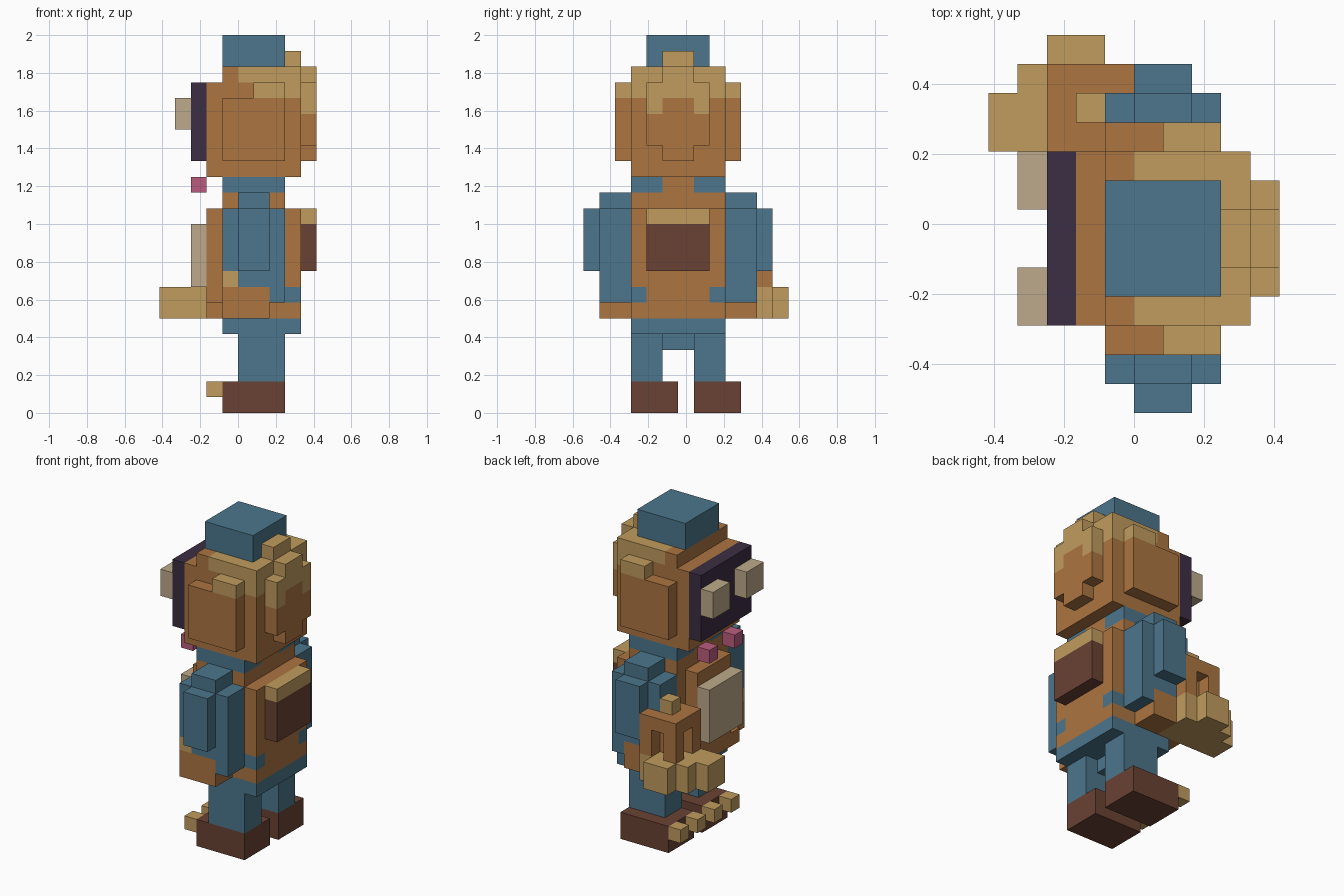
import bpy
import bmesh

cube = bpy.data.objects.get("Cube")
if cube:
    bpy.data.objects.remove(cube)

U = 1 / 12      # size of one block
MID = 6         # mirror plane, counted in blocks along y

PALETTE = {     # sRGB values
    "blue cloth": (76, 118, 140),
    "brown skin": (172, 117, 65),
    "tan": (193, 156, 94),
    "dark brown leather": (106, 66, 52),
    "dark plum": (60, 46, 67),
    "beige": (189, 170, 139),
    "pink": (187, 92, 126),
}


def linear(c):
    c /= 255
    return c / 12.92 if c <= 0.04045 else ((c + 0.055) / 1.055) ** 2.4


materials = {}
for label, rgb in PALETTE.items():
    mat = bpy.data.materials.new(label)
    color = [linear(c) for c in rgb] + [1]
    mat.diffuse_color = color
    mat.use_nodes = True
    bsdf = mat.node_tree.nodes["Principled BSDF"]
    bsdf.inputs["Base Color"].default_value = color
    bsdf.inputs["Roughness"].default_value = 0.8
    materials[label] = mat

BLUE, BROWN, TAN, LEATHER, PLUM, BEIGE, PINK = PALETTE


def block_part(name, *boxes, mirror=False):
    """Outer skin of stacked boxes (colour, x0, x1, y0, y1, z0, z1).
    Later boxes recolour earlier ones; mirror flips across the MID plane."""
    cells = {}
    for colour, x0, x1, y0, y1, z0, z1 in boxes:
        if mirror:
            y0, y1 = 2 * MID - y1, 2 * MID - y0
        for x in range(x0, x1):
            for y in range(y0, y1):
                for z in range(z0, z1):
                    cells[x, y, z] = colour
    used = list(dict.fromkeys(cells.values()))
    bm = bmesh.new()
    verts = {}
    for cell, colour in cells.items():
        for axis in range(3):
            for side in (0, 1):
                near = list(cell)
                near[axis] += 2 * side - 1
                if tuple(near) in cells:
                    continue
                ring = []
                for a, b in ((0, 0), (1, 0), (1, 1), (0, 1)):
                    p = list(cell)
                    p[axis] += side
                    p[(axis + 1) % 3] += a
                    p[(axis + 2) % 3] += b
                    key = tuple(p)
                    if key not in verts:
                        verts[key] = bm.verts.new(
                            ((p[0] - 5) * U + 5 * U, (p[1] - 6.5) * U, p[2] * U))
                    ring.append(verts[key])
                face = bm.faces.new(ring if side else ring[::-1])
                face.material_index = used.index(colour)
    mesh = bpy.data.meshes.new(name)
    bm.to_mesh(mesh)
    bm.free()
    for colour in used:
        mesh.materials.append(materials[colour])
    bpy.context.collection.objects.link(bpy.data.objects.new(name, mesh))


def pair(name, *boxes):
    block_part("right_" + name, *boxes)
    block_part("left_" + name, *boxes, mirror=True)


# Head, with hair on the crown and down the back
block_part("hat", (BLUE, -1, 3, 4, 8, 22, 24))
block_part("head",
           (BROWN, -2, 4, 3, 9, 15, 21),
           (BROWN, -1, 4, 3, 9, 21, 22),
           (TAN, 1, 4, 3, 9, 20, 21),
           (TAN, 0, 4, 3, 9, 21, 22))
block_part("back_hair",
           (BROWN, 4, 5, 4, 8, 17, 20),
           (BROWN, 4, 5, 5, 7, 16, 20),
           (TAN, 4, 5, 4, 8, 20, 21),
           (TAN, 4, 5, 4, 5, 19, 20),
           (TAN, 4, 5, 7, 8, 19, 20),
           (TAN, 4, 5, 5, 7, 21, 22),
           (TAN, 3, 4, 5, 7, 22, 23))
pair("head_side",
     (BROWN, -1, 3, 2, 3, 16, 20),
     (TAN, 1, 3, 2, 3, 20, 21))
block_part("face_plate", (PLUM, -3, -2, 3, 9, 16, 21))
pair("eye", (BEIGE, -4, -3, 3, 5, 18, 20))
pair("chin_bead", (PINK, -3, -2, 4, 5, 14, 15))

# Neck and torso
block_part("neck",
           (BLUE, -1, 3, 3, 9, 14, 15),
           (BROWN, -1, 3, 5, 7, 14, 15))
block_part("torso",
           (BROWN, -2, 4, 3, 9, 6, 7),
           (BROWN, -1, 4, 3, 9, 7, 13),
           (BROWN, -2, -1, 4, 8, 7, 13),
           (BROWN, -1, 3, 3, 9, 13, 14),
           (BLUE, 3, 4, 3, 4, 7, 8),
           (BLUE, 3, 4, 8, 9, 7, 8))
block_part("chest_plate", (BEIGE, -3, -2, 4, 8, 8, 12))
block_part("backpack",
           (LEATHER, 4, 5, 4, 8, 9, 12),
           (TAN, 4, 5, 4, 8, 12, 13))

# Arms: shoulder, sleeve, outer pad and bare wrist
SLEEVE = [(BLUE, -1, 3, 1, 3, 9, 13),
          (BLUE, 0, 2, 1, 3, 13, 14),
          (BLUE, 0, 2, 0, 1, 9, 13),
          (BLUE, 0, 3, 1, 3, 7, 9),
          (BROWN, 0, 2, 1, 3, 6, 8)]
pair("arm", *SLEEVE)
block_part("right_hand",
           (BROWN, -1, 0, 1, 3, 6, 8),
           (TAN, -1, 0, 1, 3, 8, 9))

# Raised left hand: corner posts round a core, thumb above, fingers below
block_part("left_hand",
           (BROWN, -3, 0, 9, 12, 10, 11),
           (BROWN, -3, 0, 9, 12, 8, 8 + 0),
           (BROWN, -2, -1, 9, 11, 8, 10),
           (BROWN, -1, 0, 9, 12, 8, 10),
           (BROWN, -3, -2, 9, 10, 8, 10),
           (BROWN, -3, -2, 11, 12, 8, 10),
           (TAN, -2, -1, 10, 11, 11, 12),
           (TAN, -3, 0, 9, 12, 6, 8))
block_part("left_fingers",
           (TAN, -3, -1, 12, 13, 6, 8),
           (TAN, -4, -3, 9, 12, 6, 8),
           (TAN, -5, -4, 9, 11, 6, 8))

# Hips, legs and shoes
block_part("hips",
           (BLUE, -1, 4, 3, 9, 5, 6),
           (BLUE, 0, 2, 5, 7, 4, 5))
pair("leg", (BLUE, 0, 3, 3, 5, 2, 5))
block_part("right_shoe", (LEATHER, -1, 3, 3, 6, 0, 2))
block_part("left_shoe", (LEATHER, -1, 3, 7, 10, 0, 2))
for i, y in enumerate((3, 5, 7, 9), 1):
    block_part(f"toe_{i}", (TAN, -2, -1, y, y + 1, 1, 2))
